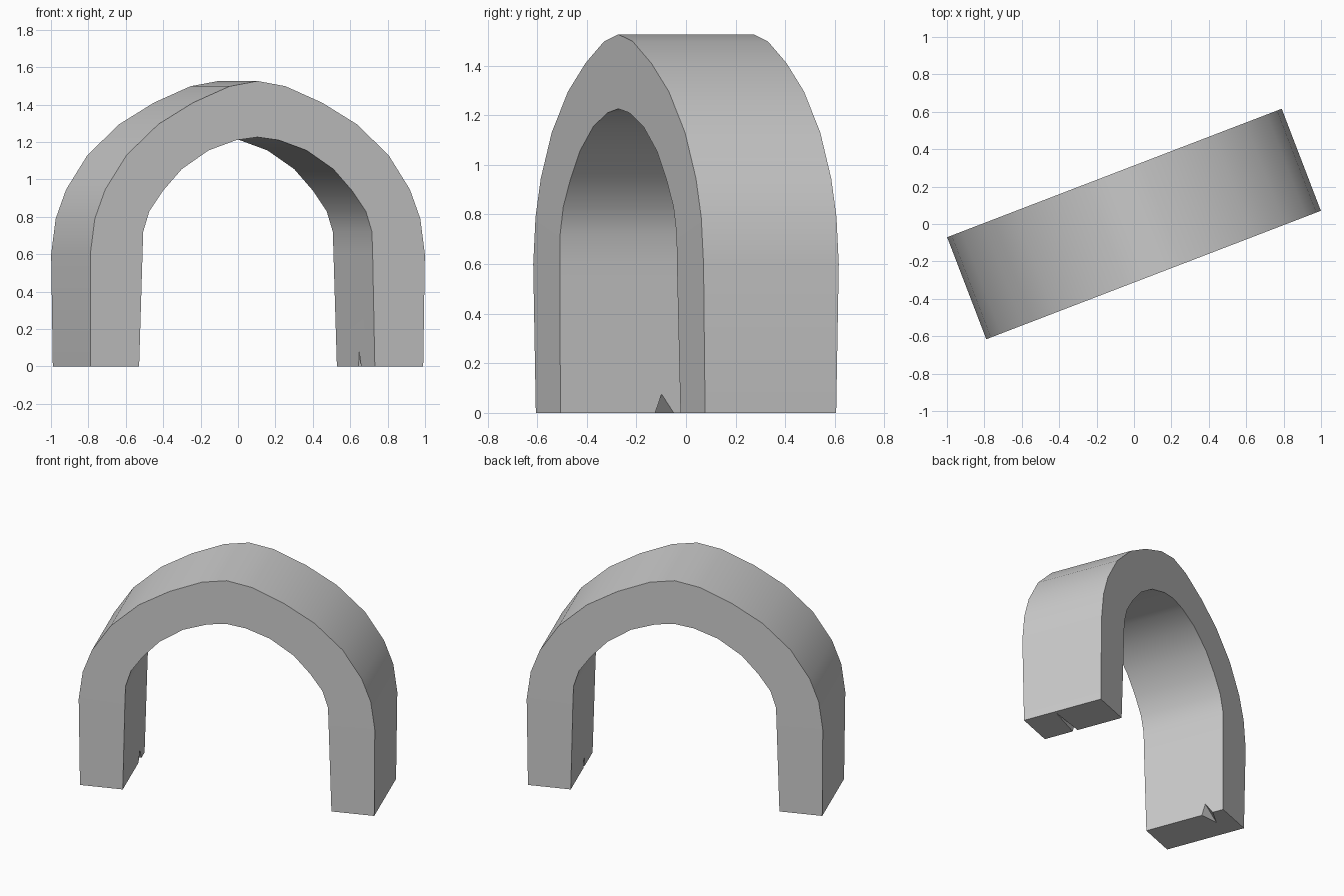
import bpy, bmesh
from math import radians
from mathutils import Vector

if "Cube" in bpy.data.objects:
    bpy.data.objects.remove(bpy.data.objects["Cube"])

# Half profiles (sideways, up) from the foot to the crown
OUTER = [(.952, 0), (.958, .6), (.932, .79), (.873, .945), (.75, 1.13),
         (.568, 1.295), (.37, 1.41), (.16, 1.498), (0, 1.526)]
INNER = [(.675, 0), (.659, .6), (.655, .72), (.62, .83), (.541, .94),
         (.434, 1.055), (.281, 1.155), (.122, 1.21), (0, 1.226)]
TURN = radians(21)


def mirrored(half):
    return [(-u, z) for u, z in half] + [p for p in reversed(half[:-1])]


def new_object(name, bm):
    bmesh.ops.recalc_face_normals(bm, faces=bm.faces)
    mesh = bpy.data.meshes.new(name)
    bm.to_mesh(mesh)
    bm.free()
    obj = bpy.data.objects.new(name, mesh)
    bpy.context.collection.objects.link(obj)
    obj.rotation_euler.z = TURN
    return obj


# Arch: four-cornered sections swept over the curve, feet slightly thinner
bm = bmesh.new()
rings = []
for (ou, oz), (iu, iz) in zip(mirrored(OUTER), mirrored(INNER)):
    d = .283 if oz == 0 else .292
    rings.append([bm.verts.new(p) for p in
                  ((ou, -d, oz), (ou, d, oz), (iu, d, iz), (iu, -d, iz))])
for a, b in zip(rings, rings[1:]):
    for i in range(4):
        j = (i + 1) % 4
        bm.faces.new((a[i], a[j], b[j], b[i]))
bm.faces.new(rings[0])
bm.faces.new(rings[-1])
arch = new_object("stone_arch", bm)


# Wedge-shaped chips in the inner foot edges, narrowing toward the outside
def chip(u, v0, v1, apex_v, height, tip_u, tip_v):
    tip = Vector((tip_u, tip_v, 0))
    base = [Vector((u, v0, 0)), Vector((u, v1, 0)), Vector((u, apex_v, height))]
    base = [tip + (p - tip) * 1.06 for p in base]
    low = [Vector((p.x, p.y, -.05)) for p in (tip, base[0], base[1])]
    bm = bmesh.new()
    verts = [bm.verts.new(p) for p in [tip] + base + low]
    bmesh.ops.convex_hull(bm, input=verts)
    cutter = new_object("chip_cutter", bm)
    cutter.hide_render = True
    return cutter


cutters = [chip(-.675, .126, .206, .153, .075, -.80, .164),
           chip(.675, -.078, -.042, -.052, .09, .94, -.055)]
bpy.context.view_layer.objects.active = arch
arch.select_set(True)
for c in cutters:
    c.select_set(False)
    mod = arch.modifiers.new("chip", 'BOOLEAN')
    mod.operation = 'DIFFERENCE'
    mod.solver = 'EXACT'
    mod.object = c
    bpy.ops.object.modifier_apply(modifier=mod.name)
    bpy.data.objects.remove(c, do_unlink=True)
bpy.ops.object.shade_smooth_by_angle(angle=radians(35))
